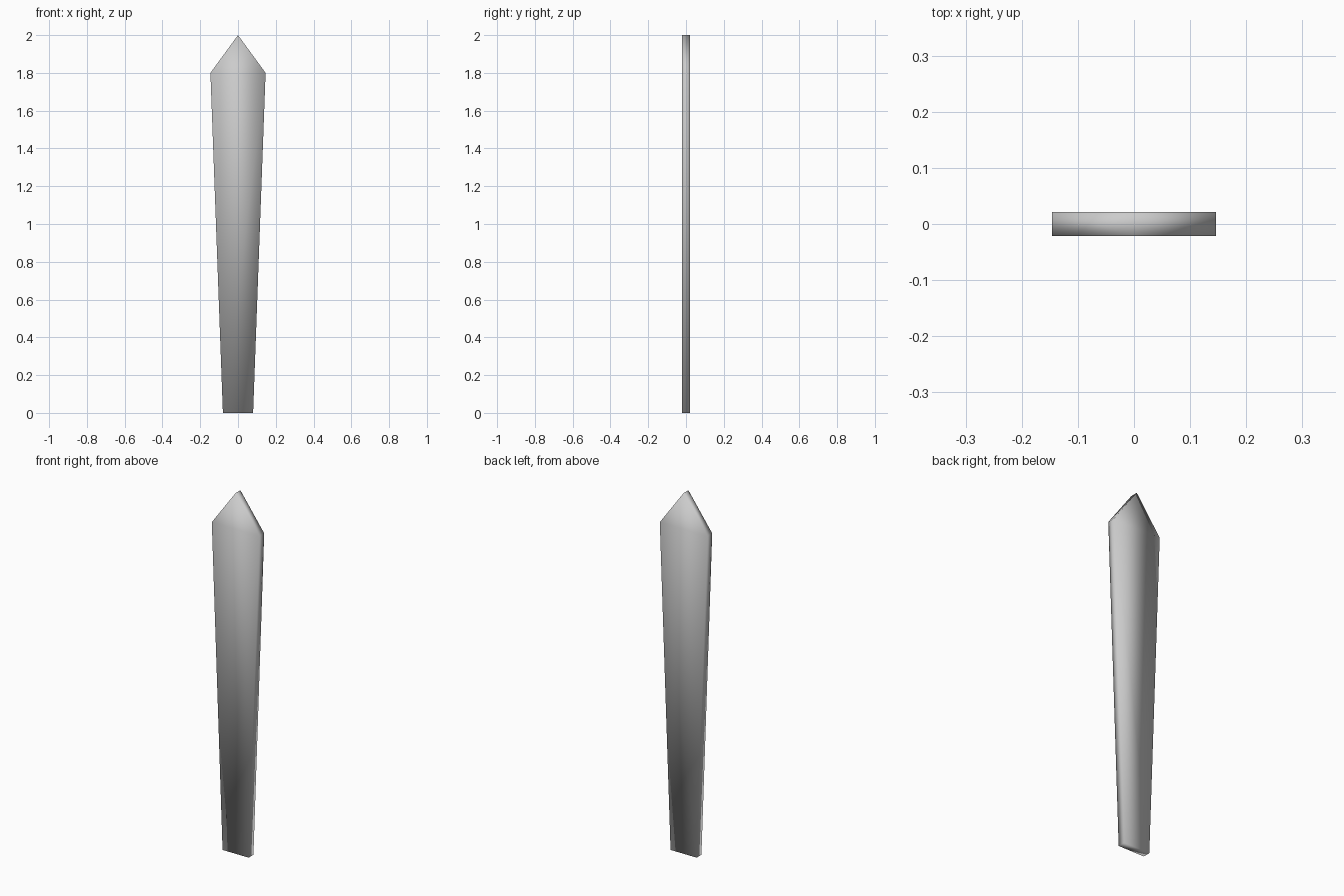
import bpy, bmesh

if "Cube" in bpy.data.objects:
    bpy.data.objects.remove(bpy.data.objects["Cube"])

HALF_DEPTH = 0.021
# right half of the outline (x, z): foot, shoulder, tip
FOOT, SHOULDER, TIP = (0.08, 0.0), (0.146, 1.8), (0.0, 2.0)

bm = bmesh.new()


def vert(x, z):
    return bm.verts.new((x, -HALF_DEPTH, z))


# front outline: tapered board with a pointed head
foot_l, foot_r = vert(-FOOT[0], FOOT[1]), vert(*FOOT)
shoulder_r, shoulder_l = vert(*SHOULDER), vert(-SHOULDER[0], SHOULDER[1])
tip = vert(*TIP)
faces = [bm.faces.new((foot_l, foot_r, shoulder_r, shoulder_l)),
         bm.faces.new((shoulder_l, shoulder_r, tip))]

# thickness: extrude the outline to the back, keeping the front faces
ret = bmesh.ops.extrude_face_region(bm, geom=faces, use_keep_orig=True)
back = [g for g in ret["geom"] if isinstance(g, bmesh.types.BMVert)]
bmesh.ops.translate(bm, verts=back, vec=(0, 2 * HALF_DEPTH, 0))
bmesh.ops.recalc_face_normals(bm, faces=bm.faces)

# the whole board is smooth shaded
for f in bm.faces:
    f.smooth = True

mesh = bpy.data.meshes.new("pointed_board")
bm.to_mesh(mesh)
bm.free()
bpy.context.collection.objects.link(bpy.data.objects.new("pointed_board", mesh))
